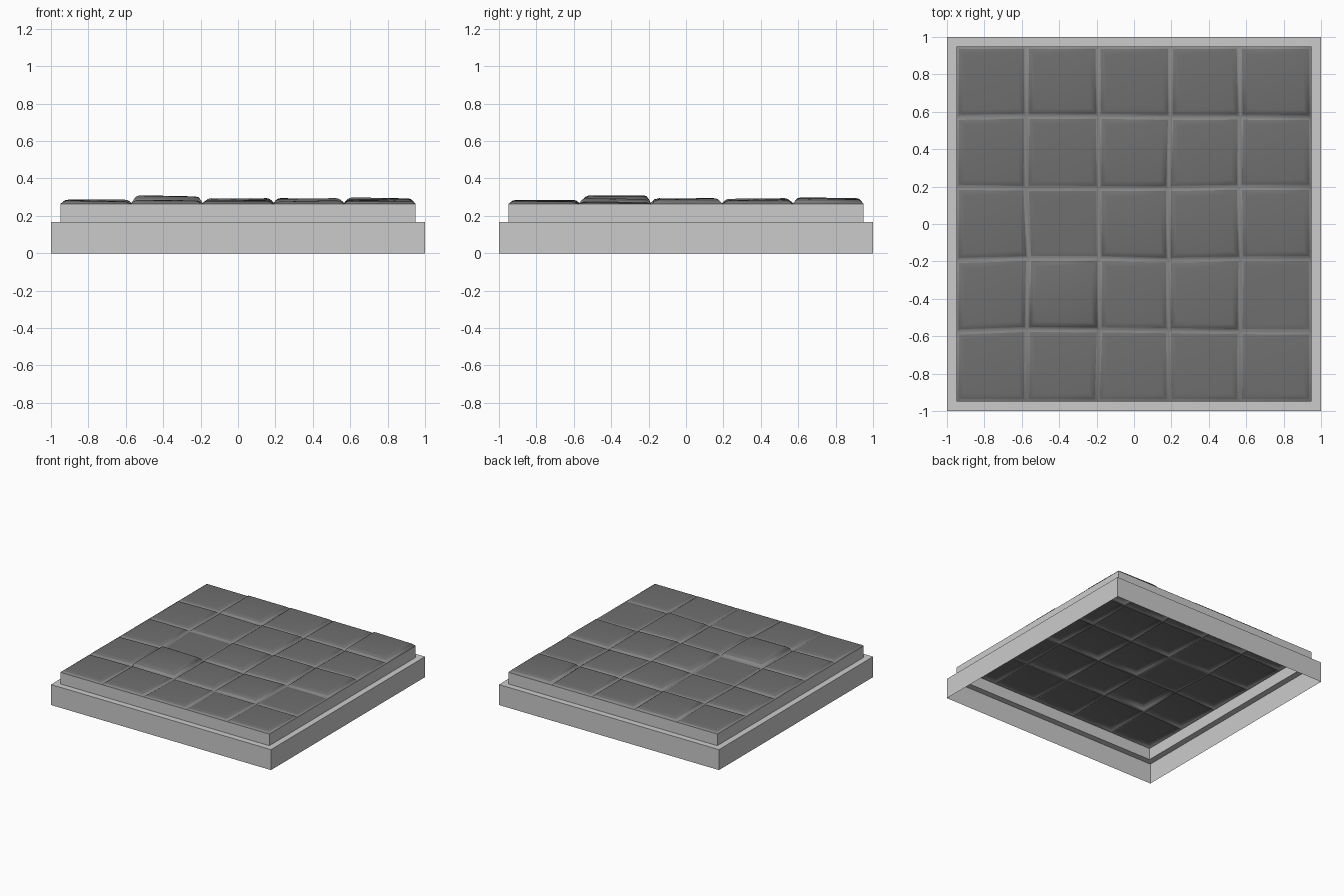
import bpy, bmesh, random

if "Cube" in bpy.data.objects:
    bpy.data.objects.remove(bpy.data.objects["Cube"])

random.seed(4)


def make_object(name, bm, colors=()):
    bmesh.ops.remove_doubles(bm, verts=bm.verts, dist=1e-5)
    bmesh.ops.recalc_face_normals(bm, faces=bm.faces)
    # open shells: make sure the upper faces look up
    if sum(f.normal.z * f.calc_area() for f in bm.faces) < 0:
        bmesh.ops.reverse_faces(bm, faces=bm.faces)
    mesh = bpy.data.meshes.new(name)
    bm.to_mesh(mesh)
    bm.free()
    for label, value in colors:
        mat = bpy.data.materials.new(label)
        mat.diffuse_color = (value, value, value, 1)
        mat.use_nodes = True
        mat.node_tree.nodes["Principled BSDF"].inputs["Base Color"].default_value = mat.diffuse_color
        mesh.materials.append(mat)
    obj = bpy.data.objects.new(name, mesh)
    bpy.context.collection.objects.link(obj)
    return obj


def bridge(bm, a, b, mat=0):
    for i in range(4):
        j = (i + 1) % 4
        f = bm.faces.new((a[i], a[j], b[j], b[i]))
        f.material_index = mat


SIGNS = [(-1, -1), (1, -1), (1, 1), (-1, 1)]

# stepped frame: hollow thin shell, open underneath
bm = bmesh.new()
rings = [[bm.verts.new((sx * r, sy * r, z)) for sx, sy in SIGNS]
         for r, z in [(1, 0), (1, 0.168), (0.95, 0.168), (0.95, 0.263)]]
for a, b in zip(rings, rings[1:]):
    bridge(bm, a, b)
make_object("stepped_frame", bm)

# worn stone tiles: 5 x 5 pillowed cells sharing groove corners
N, HALF, GROOVE = 5, 0.95, 0.263
STEP = 2 * HALF / N
# crown height of every tile, rows from front to back
HEIGHTS = [
    [.281, .284, .279, .278, .279],
    [.286, .306, .285, .290, .273],
    [.285, .272, .292, .291, .288],
    [.284, .281, .290, .286, .284],
    [.280, .289, .285, .286, .294],
]


def jitter(i, amount):
    return 0 if i in (0, N) else random.uniform(-amount, amount)


corners = [[(-HALF + i * STEP + jitter(i, .008),
             -HALF + j * STEP + jitter(j, .008)) for i in range(N + 1)]
           for j in range(N + 1)]

bm = bmesh.new()
for j in range(N):
    for i in range(N):
        cell = [corners[j][i], corners[j][i + 1],
                corners[j + 1][i + 1], corners[j + 1][i]]
        tilt_x, tilt_y = random.uniform(-.003, .003), random.uniform(-.003, .003)
        if (i, j) == (1, 1):
            tilt_x, tilt_y = -.003, .001
        previous = None
        # groove edge, steep flank, rounded shoulder, flat crown
        for inset, rise in [(0, 0), (.014, .55), (.026, .88), (.042, 1)]:
            ring = []
            for (x, y), (sx, sy) in zip(cell, SIGNS):
                top = HEIGHTS[j][i] + tilt_x * sx + tilt_y * sy
                z = GROOVE + (top - GROOVE) * rise
                ring.append(bm.verts.new((x - sx * inset, y - sy * inset, z)))
            if previous:
                bridge(bm, previous, ring, 1 if inset < .02 else 0)
            previous = ring
        bm.faces.new(previous)
tiles = make_object("stone_tiles", bm, [("dark_stone", .16), ("groove_stone", .24)])
for poly in tiles.data.polygons:
    poly.use_smooth = True
